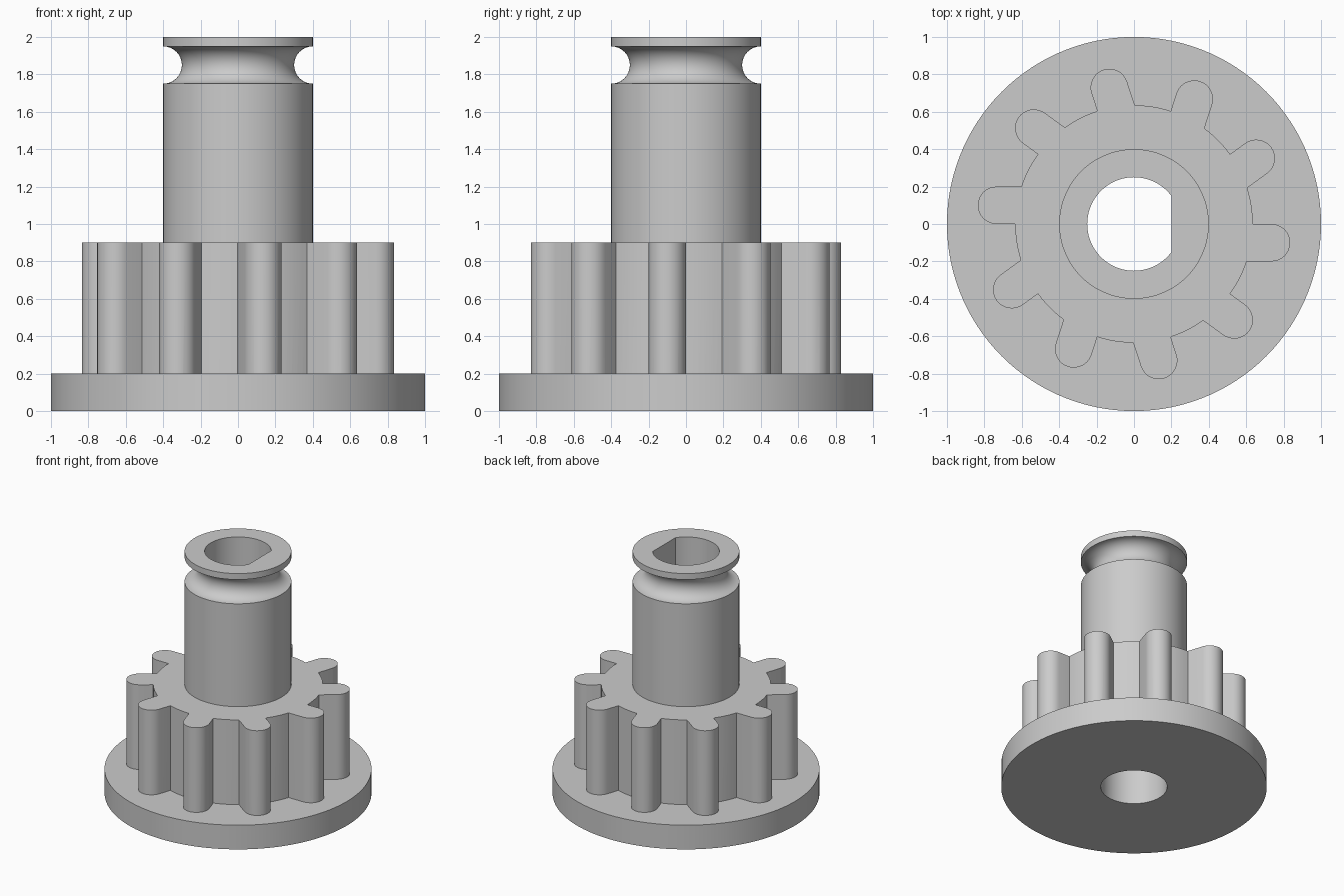
import bpy, bmesh, math
from math import cos, sin, pi

if "Cube" in bpy.data.objects:
    bpy.data.objects.remove(bpy.data.objects["Cube"])

SEG = 120
steel = bpy.data.materials.new("plain grey")
steel.diffuse_color = (0.6, 0.6, 0.6, 1)
steel.use_nodes = True
steel.node_tree.nodes["Principled BSDF"].inputs["Base Color"].default_value = steel.diffuse_color


def stack(name, rings):
    """Closed solid from equal-length rings of points, capped at both ends."""
    bm = bmesh.new()
    loops = [[bm.verts.new(p) for p in r] for r in rings]
    for a, b in zip(loops, loops[1:]):
        n = len(a)
        for i in range(n):
            j = (i + 1) % n
            bm.faces.new((a[i], a[j], b[j], b[i]))
    bm.faces.new(loops[0][::-1])
    bm.faces.new(loops[-1])
    bmesh.ops.remove_doubles(bm, verts=bm.verts, dist=1e-5)
    bmesh.ops.recalc_face_normals(bm, faces=bm.faces)
    me = bpy.data.meshes.new(name)
    bm.to_mesh(me)
    bm.free()
    me.materials.append(steel)
    ob = bpy.data.objects.new(name, me)
    bpy.context.collection.objects.link(ob)
    return ob


def circle(r, z):
    return [(r * cos(2 * pi * i / SEG), r * sin(2 * pi * i / SEG), z) for i in range(SEG)]


# flange, shaft and rounded groove below the top lip
profile = [(1, 0), (1, 0.2), (0.4, 0.2), (0.4, 1.75)]
for k in range(1, 16):
    a = pi * k / 16
    profile.append((0.4 - 0.1 * sin(a), 1.85 - 0.1 * cos(a)))
profile += [(0.4, 1.95), (0.4, 2)]
body = stack("geared_spindle", [circle(r, z) for r, z in profile])

# gear outline: ten round-tipped teeth, each offset to one side of its radius
R, TEETH = 0.635, 10
a_low = -math.asin(0.2 / R)
tooth = [(R * cos(a_low), -0.2)]
for k in range(17):
    a = -pi / 2 + pi * k / 16
    tooth.append((0.735 + 0.1 * cos(a), -0.1 + 0.1 * sin(a)))
gap_end = 2 * pi / TEETH + a_low
for k in range(6):
    a = gap_end * k / 6
    tooth.append((R * cos(a), R * sin(a)))
outline = []
for t in range(TEETH):
    c, s = cos(2 * pi * t / TEETH), sin(2 * pi * t / TEETH)
    outline += [(x * c - y * s, x * s + y * c) for x, y in tooth]
gear = stack("gear", [[(x, y, z) for x, y in outline] for z in (0.1, 0.9)])

# bore: round in the lower part, with a flat on one side in the shaft
half = math.acos(0.8)
angles = [half + (2 * pi - 2 * half) * i / 80 for i in range(81)]
angles += [-half + 2 * half * i / 20 for i in range(1, 20)]
ring = [(0.25 * cos(a), 0.25 * sin(a)) for a in angles]
rings = [[(x, y, z) for x, y in ring] for z in (-0.1, 0.9)]
rings += [[(min(x, 0.2), y, z) for x, y in ring] for z in (0.9, 2.1)]
bore = stack("bore_cutter", rings)

# combine
for tool, op in ((gear, 'UNION'), (bore, 'DIFFERENCE')):
    m = body.modifiers.new(op.title(), 'BOOLEAN')
    m.operation = op
    m.object = tool
    m.solver = 'EXACT'
bpy.context.view_layer.update()
final = bpy.data.meshes.new_from_object(body.evaluated_get(bpy.context.evaluated_depsgraph_get()))
body.modifiers.clear()
body.data = final
for ob in (gear, bore):
    bpy.data.objects.remove(ob)

bpy.ops.object.select_all(action='DESELECT')
body.select_set(True)
bpy.context.view_layer.objects.active = body
bpy.ops.object.shade_smooth_by_angle(angle=math.radians(25))
